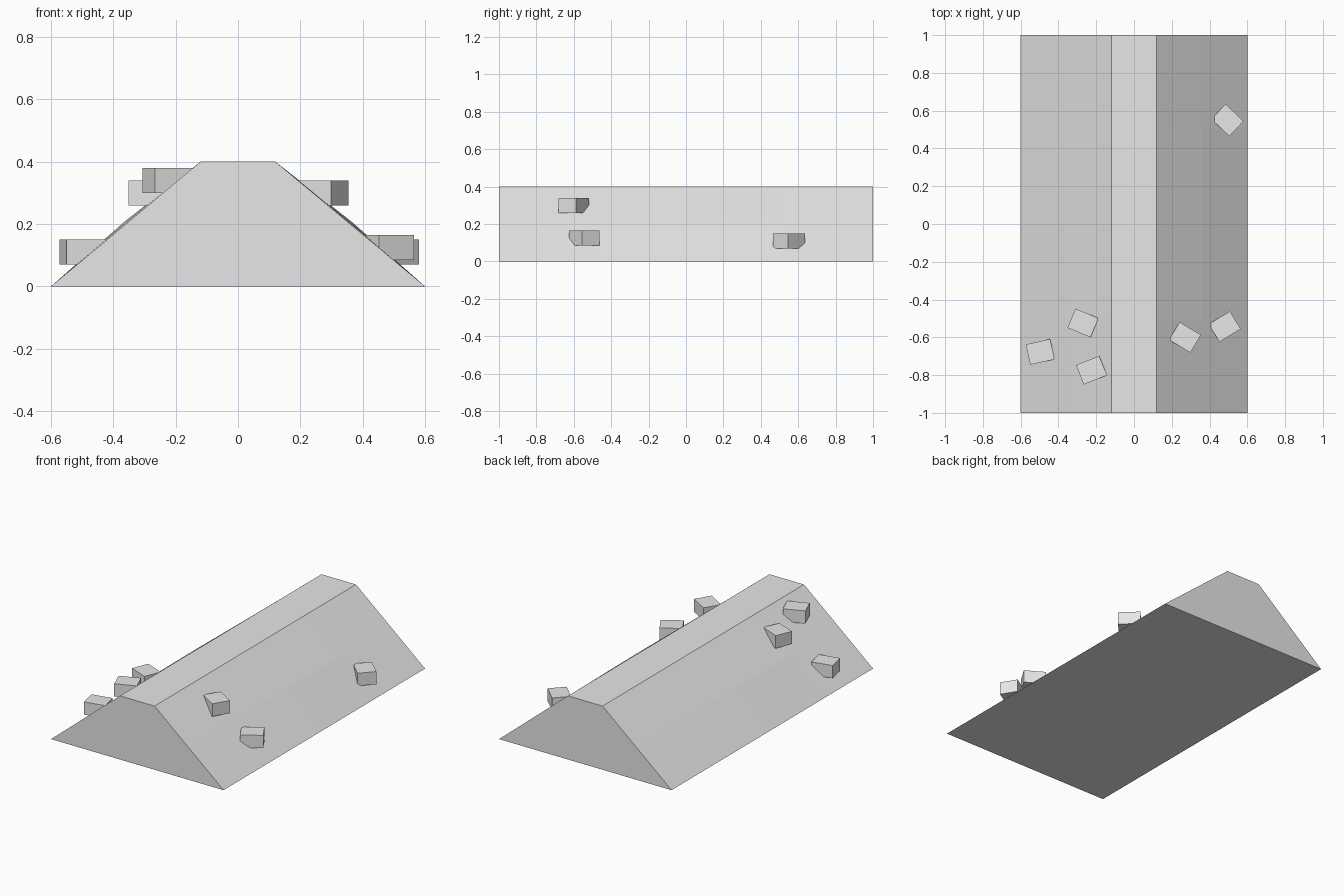
import bpy
import bmesh
from math import radians

cube = bpy.data.objects.get("Cube")
if cube:
    bpy.data.objects.remove(cube, do_unlink=True)

grey = bpy.data.materials.new("plain_grey")
grey.use_nodes = True
grey.diffuse_color = (0.8, 0.8, 0.8, 1)
grey.node_tree.nodes["Principled BSDF"].inputs["Base Color"].default_value = (0.8, 0.8, 0.8, 1)


def add_object(name, bm):
    bmesh.ops.recalc_face_normals(bm, faces=bm.faces)
    mesh = bpy.data.meshes.new(name)
    bm.to_mesh(mesh)
    bm.free()
    mesh.materials.append(grey)
    obj = bpy.data.objects.new(name, mesh)
    bpy.context.collection.objects.link(obj)
    return obj


# Embankment: a trapezoid swept along y, its slopes bulging very slightly
BULGE = 0.006
STATIONS = (-1, -0.5, 0, 0.5, 1)
bm = bmesh.new()
rings = []
for y in STATIONS:
    b = BULGE * (1 - abs(y))
    profile = [(-0.6, 0), (-0.36 - b, 0.2 + b), (-0.12, 0.4),
               (0.12, 0.4), (0.36 + b, 0.2 + b), (0.6, 0)]
    rings.append([bm.verts.new((x, y, z)) for x, z in profile])
for near, far in zip(rings, rings[1:]):
    for i in range(len(near)):
        j = (i + 1) % len(near)
        bm.faces.new((near[i], near[j], far[j], far[i]))
bm.faces.new(rings[0])
bm.faces.new(rings[-1])
add_object("embankment", bm)

# Stone blocks half sunk in the slopes: x, y, centre height, turn in degrees
blocks = {
    "left_rear_block": (0.495, 0.55, 0.11, -43.5),
    "left_upper_block": (0.27, -0.60, 0.30, -31),
    "left_lower_block": (0.48, -0.543, 0.125, 31.5),
    "right_upper_block": (-0.27, -0.524, 0.30, -22.5),
    "right_lower_block": (-0.497, -0.677, 0.11, 12.5),
    "right_front_block": (-0.225, -0.774, 0.34, 22),
}
for name, (x, y, z, turn) in blocks.items():
    bm = bmesh.new()
    bmesh.ops.create_cube(bm, size=1)
    bmesh.ops.scale(bm, vec=(0.132, 0.11, 0.08), verts=bm.verts)
    block = add_object(name, bm)
    block.location = (x, y, z)
    block.rotation_euler.z = radians(turn)
